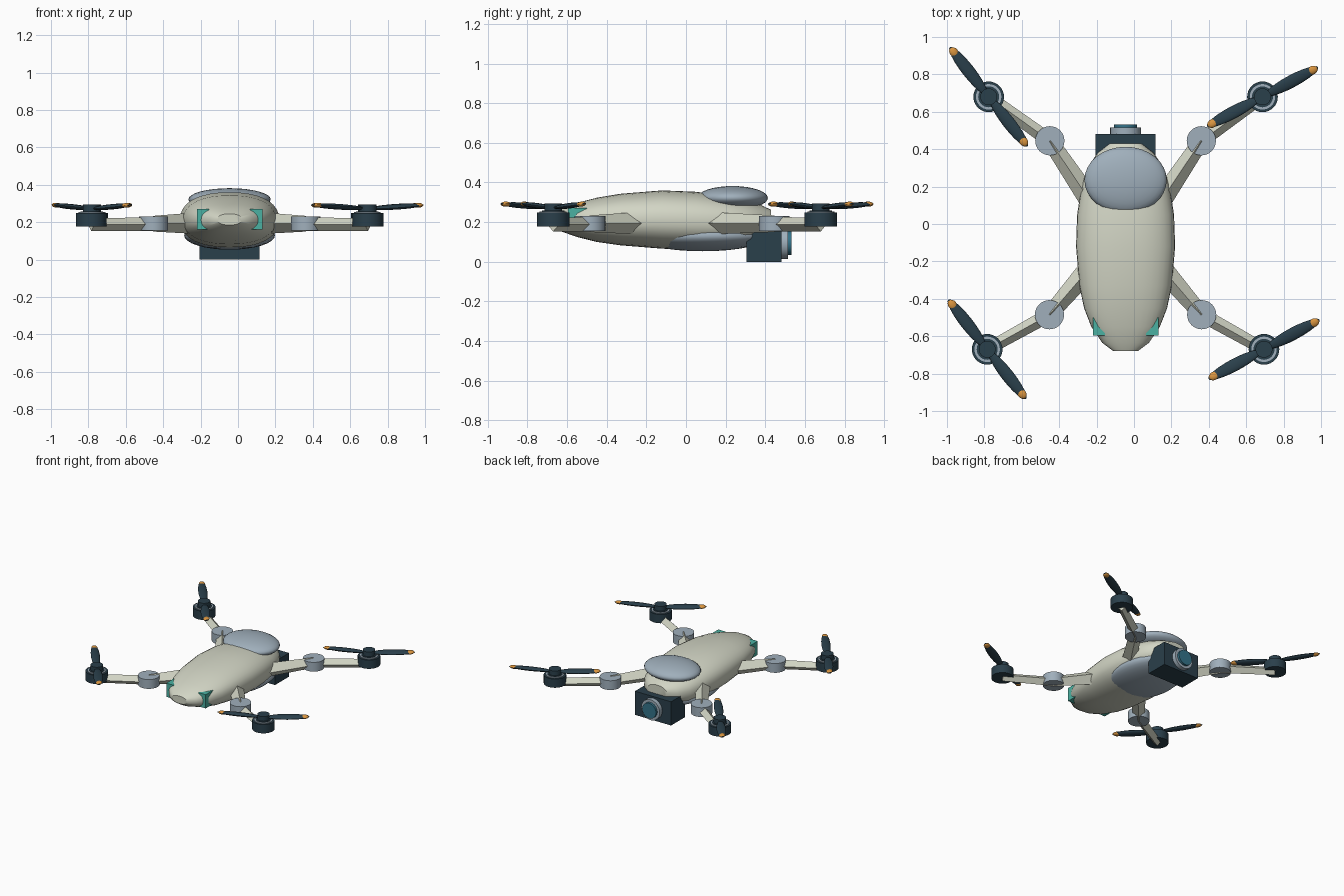
import bpy, bmesh, math
from mathutils import Vector, Matrix

if "Cube" in bpy.data.objects:
    bpy.data.objects.remove(bpy.data.objects["Cube"])

CX = -0.045  # centre line of the airframe


def material(name, rgb):
    m = bpy.data.materials.new(name)
    m.diffuse_color = (*rgb, 1)
    m.use_nodes = True
    m.node_tree.nodes["Principled BSDF"].inputs["Base Color"].default_value = m.diffuse_color
    return m


CREAM = material("cream", (0.65, 0.67, 0.56))
GREY = material("blue_grey", (0.35, 0.43, 0.50))
DARK = material("dark_slate", (0.023, 0.050, 0.070))
TEAL = material("teal", (0.07, 0.44, 0.36))
ORANGE = material("orange", (0.70, 0.30, 0.05))
LENS = material("lens_blue", (0.034, 0.17, 0.25))


def finish(name, bm, mat, smooth=True):
    bmesh.ops.recalc_face_normals(bm, faces=bm.faces)
    me = bpy.data.meshes.new(name)
    bm.to_mesh(me)
    bm.free()
    me.materials.append(mat)
    ob = bpy.data.objects.new(name, me)
    bpy.context.collection.objects.link(ob)
    if smooth:
        bpy.ops.object.select_all(action='DESELECT')
        ob.select_set(True)
        bpy.context.view_layer.objects.active = ob
        bpy.ops.object.shade_smooth_by_angle(angle=math.radians(40))
    return ob


def box(name, lo, hi, mat):
    lo, hi = Vector(lo), Vector(hi)
    bm = bmesh.new()
    bmesh.ops.create_cube(bm, size=1, matrix=Matrix.Translation((lo + hi) / 2)
                          @ Matrix.Diagonal((*(hi - lo), 1)))
    return finish(name, bm, mat, False)


def cylinder(name, centre, r, depth, mat, rot=Matrix(), sides=32):
    bm = bmesh.new()
    bmesh.ops.create_cone(bm, cap_ends=True, segments=sides, radius1=r, radius2=r,
                          depth=depth, matrix=Matrix.Translation(centre) @ rot)
    return finish(name, bm, mat)


def ellipsoid(name, centre, radii, mat, frame=Matrix(), seg=32, rings=16):
    bm = bmesh.new()
    bmesh.ops.create_uvsphere(bm, u_segments=seg, v_segments=rings, radius=1,
                              matrix=frame @ Matrix.Translation(centre)
                              @ Matrix.Diagonal((*radii, 1)))
    return finish(name, bm, mat)


def loft(name, rings, mat, smooth=True):
    bm = bmesh.new()
    loops = [[bm.verts.new(p) for p in ring] for ring in rings]
    n = len(loops[0])
    for a, b in zip(loops, loops[1:]):
        for i in range(n):
            bm.faces.new((a[i], a[(i + 1) % n], b[(i + 1) % n], b[i]))
    bm.faces.new(loops[0])
    bm.faces.new(loops[-1])
    return finish(name, bm, mat, smooth)


def arm(name, a, b, ra, rb):
    """Tapered bar with a diamond section, ridge upward."""
    a, b = Vector(a), Vector(b)
    side = (b - a).cross(Vector((0, 0, 1))).normalized()
    up = Vector((0, 0, 1))
    return loft(name, [[p + side * r, p + up * r, p - side * r, p - up * r]
                       for p, r in ((a, ra), (b, rb))], CREAM, False)


def section(y, half_width, bottom, top, n=36, power=2.3):
    ring = []
    for i in range(n):
        t = 2 * math.pi * i / n
        c, s = math.cos(t), math.sin(t)
        ring.append((CX + half_width * math.copysign(abs(c) ** (2 / power), c), y,
                     (top + bottom) / 2 + (top - bottom) / 2
                     * math.copysign(abs(s) ** (2 / power), s)))
    return ring


# Fuselage: y, half width, bottom, top
stations = [(-0.68, 0.065, 0.185, 0.245), (-0.635, 0.125, 0.155, 0.27),
            (-0.55, 0.183, 0.125, 0.297), (-0.45, 0.222, 0.10, 0.323),
            (-0.33, 0.247, 0.083, 0.343), (-0.12, 0.265, 0.066, 0.36),
            (0.05, 0.259, 0.061, 0.353), (0.2, 0.236, 0.067, 0.333),
            (0.3, 0.205, 0.082, 0.31), (0.38, 0.15, 0.112, 0.285),
            (0.43, 0.085, 0.16, 0.262)]
loft("fuselage", [section(*s) for s in stations], CREAM)

# Canopy and belly shells
ellipsoid("canopy", (CX, 0.235, 0.322), (0.22, 0.178, 0.06), GREY)
ellipsoid("belly_panel", (CX, 0.085, 0.13), (0.243, 0.335, 0.077), GREY)

# Camera pod with lens facing backward along +y
box("camera_pod", (CX - 0.16, 0.305, 0), (CX + 0.16, 0.482, 0.19), DARK)
turn = Matrix.Rotation(math.pi / 2, 4, 'X')
cylinder("lens_ring", (CX, 0.49, 0.095), 0.082, 0.05, GREY, turn)
cylinder("lens_glass", (CX, 0.50, 0.095), 0.061, 0.066, LENS, turn)

# Corner lights
for s, side in ((-1, "left"), (1, "right")):
    xs = sorted((CX + s * 0.11, CX + s * 0.175))
    box(side + "_light", (xs[0], -0.595, 0.16), (xs[1], -0.5, 0.27), TEAL)

# Arms, motors and propellers
# end name, root, elbow, motor as (x offset, y)
ends = [("front", (0.17, -0.21), (0.407, -0.485), (0.74, -0.67)),
        ("back", (0.16, 0.08), (0.405, 0.445), (0.732, 0.68))]
for s, side in ((-1, "left"), (1, "right")):
    for end, root, elbow, motor in ends:
        tag = end + "_" + side + "_"

        def at(p, z):
            return (CX + s * p[0], p[1], z)

        arm(tag + "inner_arm", at(root, 0.195), at(elbow, 0.192), 0.058, 0.042)
        arm(tag + "outer_arm", at(elbow, 0.19), at(motor, 0.186), 0.038, 0.033)
        cylinder(tag + "elbow", at(elbow, 0.193), 0.078, 0.074, GREY)
        cylinder(tag + "motor", at(motor, 0.213), 0.082, 0.07, DARK)
        cylinder(tag + "motor_ring", at(motor, 0.246), 0.068, 0.016, GREY)
        cylinder(tag + "motor_cap", at(motor, 0.252), 0.056, 0.012, DARK)
        cylinder(tag + "hub", at(motor, 0.274), 0.045, 0.042, DARK)
        heading = 28 if s > 0 else 128
        for k, which in enumerate(("a", "b")):
            frame = (Matrix.Translation(at(motor, 0.272))
                     @ Matrix.Rotation(math.radians(heading + 180 * k), 4, 'Z')
                     @ Matrix.Rotation(math.radians(-3.5), 4, 'Y')
                     @ Matrix.Rotation(math.radians(8), 4, 'X'))
            # spheres are laid along x so their poles form the blade ends
            frame = frame @ Matrix.Rotation(math.pi / 2, 4, 'Y')
            ellipsoid(tag + "blade_" + which, (0, 0, 0.178), (0.014, 0.034, 0.16),
                      DARK, frame, 16, 12)
            ellipsoid(tag + "tip_" + which, (0, 0, 0.303), (0.013, 0.023, 0.029),
                      ORANGE, frame, 12, 8)
